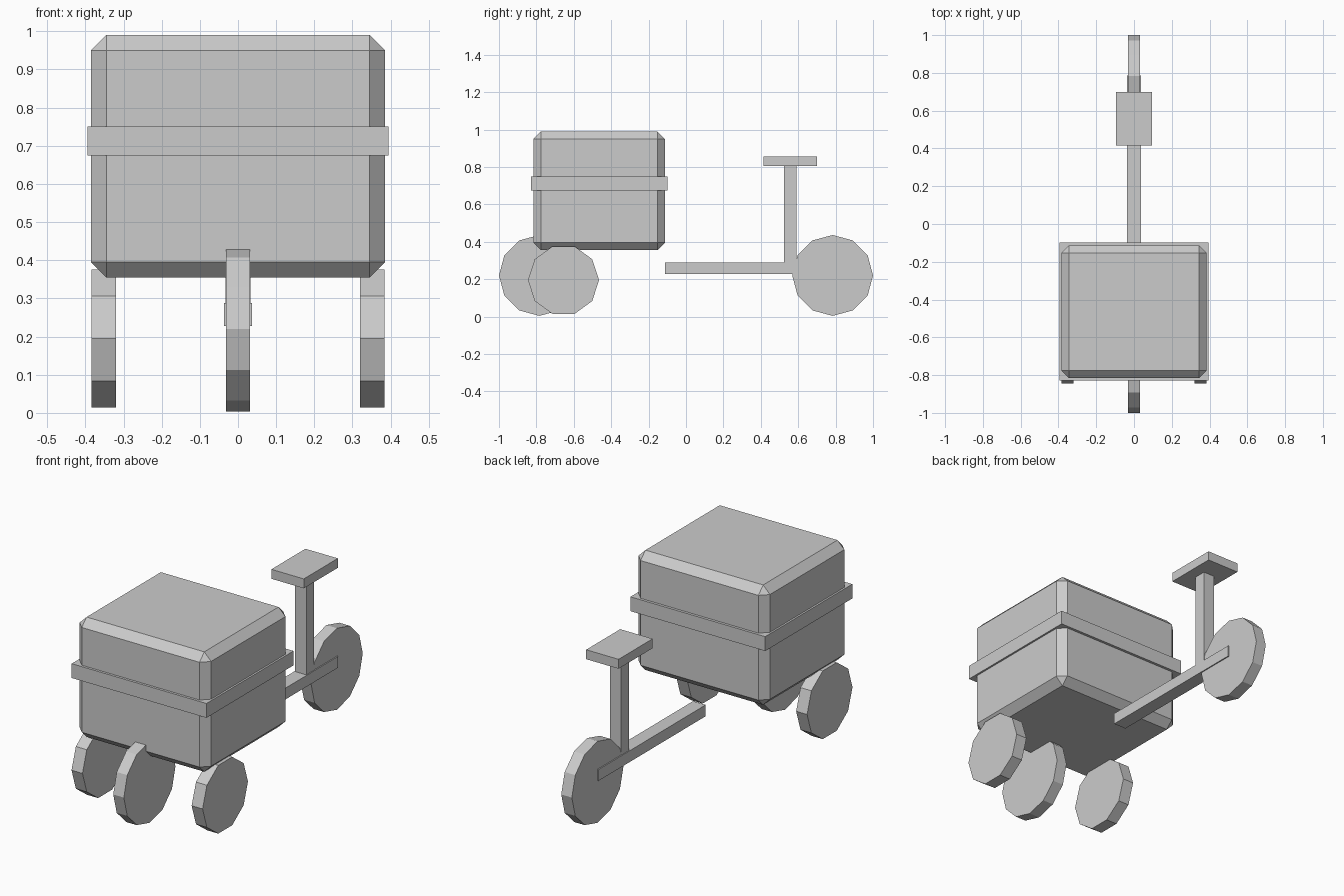
import bpy, bmesh, math
from mathutils import Matrix

if "Cube" in bpy.data.objects:
    bpy.data.objects.remove(bpy.data.objects["Cube"])

grey = bpy.data.materials.new("plain_grey")
grey.diffuse_color = (0.6, 0.6, 0.6, 1)
grey.use_nodes = True
grey.node_tree.nodes["Principled BSDF"].inputs["Base Color"].default_value = grey.diffuse_color


def finish(name, bm):
    bmesh.ops.recalc_face_normals(bm, faces=bm.faces)
    mesh = bpy.data.meshes.new(name)
    bm.to_mesh(mesh)
    bm.free()
    mesh.materials.append(grey)
    obj = bpy.data.objects.new(name, mesh)
    bpy.context.collection.objects.link(obj)
    return obj


def box(name, half_x, y0, y1, z0, z1, chamfer=0):
    """Block centred on x, with optional flat chamfered edges."""
    bm = bmesh.new()
    bmesh.ops.create_cube(bm, size=1)
    for v in bm.verts:
        v.co = (v.co.x * 2 * half_x,
                (y0 + y1) / 2 + v.co.y * (y1 - y0),
                (z0 + z1) / 2 + v.co.z * (z1 - z0))
    if chamfer:
        bmesh.ops.bevel(bm, geom=bm.edges[:], offset=chamfer, segments=1,
                        affect='EDGES', profile=0.5)
    return finish(name, bm)


def wheel(name, x, y, z, radius, width, sides):
    """Flat-sided disc on an axle along x, one corner pointing along y."""
    bm = bmesh.new()
    bmesh.ops.create_cone(bm, cap_ends=True, segments=sides, radius1=radius,
                          radius2=radius, depth=width)
    bmesh.ops.rotate(bm, verts=bm.verts, matrix=Matrix.Rotation(math.pi / 2, 3, 'Y'))
    # turn the disc so that a corner faces the front
    corner = max(bm.verts, key=lambda v: v.co.y)
    angle = math.atan2(corner.co.z, corner.co.y)
    bmesh.ops.rotate(bm, verts=bm.verts, matrix=Matrix.Rotation(math.pi - angle, 3, 'X'))
    bmesh.ops.translate(bm, verts=bm.verts, vec=(x, y, z))
    return finish(name, bm)


# Cargo box with its surrounding band
box("cargo_box", 0.385, -0.815, -0.113, 0.355, 0.99, 0.04)
box("cargo_band", 0.395, -0.828, -0.099, 0.674, 0.75)

# Frame, seat post and seat
box("frame_beam", 0.037, -0.112, 0.785, 0.228, 0.288)
box("seat_post", 0.033, 0.525, 0.59, 0.26, 0.81)
box("seat", 0.095, 0.415, 0.70, 0.805, 0.855)

# Large wheels on the centre line
wheel("front_wheel", 0, -0.784, 0.22, 0.216, 0.062, 12)
wheel("rear_wheel", 0, 0.784, 0.22, 0.216, 0.062, 12)

# Small wheels under the box
for side, label in ((-1, "left"), (1, "right")):
    wheel("side_wheel_" + label, side * 0.352, -0.655, 0.195, 0.19, 0.064, 10)
